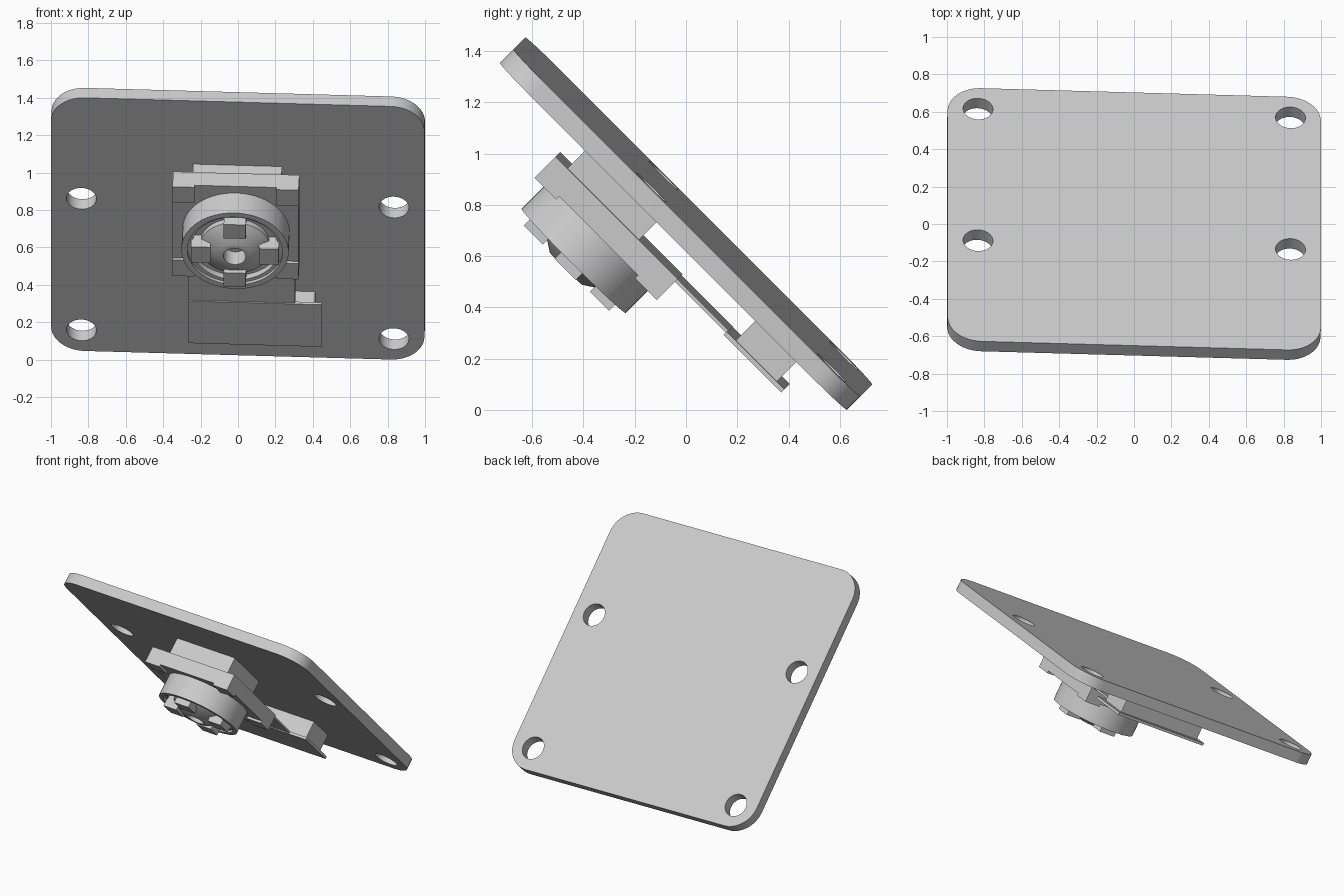
import bpy, bmesh
from math import pi, cos, sin, radians
from mathutils import Matrix, Vector

cube = bpy.data.objects.get("Cube")
if cube:
    bpy.data.objects.remove(cube, do_unlink=True)

grey = bpy.data.materials.new("mid_grey")
grey.use_nodes = True
COLOR = (0.6, 0.6, 0.6, 1)
grey.diffuse_color = COLOR
grey.node_tree.nodes["Principled BSDF"].inputs["Base Color"].default_value = COLOR

# Tilted assembly frame: u across, v up the slope, w out of the plate's underside
across = Vector((1, -0.028, -0.028)).normalized()
slope = Vector((0, -1, 1)).normalized()
under = across.cross(slope)
FRAME = Matrix.Translation((0, 0, 0.727)) @ Matrix((across, slope, under)).transposed().to_4x4()


def finish(bm, name, smooth=False):
    bmesh.ops.recalc_face_normals(bm, faces=bm.faces)
    mesh = bpy.data.meshes.new(name)
    bm.to_mesh(mesh)
    bm.free()
    obj = bpy.data.objects.new(name, mesh)
    obj.matrix_world = FRAME
    mesh.materials.append(grey)
    bpy.context.collection.objects.link(obj)
    if smooth:
        bpy.ops.object.select_all(action='DESELECT')
        obj.select_set(True)
        bpy.context.view_layer.objects.active = obj
        bpy.ops.object.shade_smooth_by_angle(angle=radians(35))
    return obj


def add_box(bm, u, v, w):
    size = [b - a for a, b in (u, v, w)]
    mid = [(a + b) / 2 for a, b in (u, v, w)]
    bmesh.ops.create_cube(bm, size=1, matrix=Matrix.Translation(mid) @ Matrix.Diagonal((*size, 1)))


def box(name, u, v, w):
    bm = bmesh.new()
    add_box(bm, u, v, w)
    return finish(bm, name)


def lathe(name, profile, v):
    """Revolve a closed (radius, w) profile about the motor axis."""
    bm = bmesh.new()
    verts = [bm.verts.new((r, v, w)) for r, w in profile]
    edges = [bm.edges.new((a, b)) for a, b in zip(verts, verts[1:] + verts[:1])]
    bmesh.ops.spin(bm, geom=verts + edges, cent=(0, v, 0), axis=(0, 0, 1), angle=2 * pi, steps=64)
    bmesh.ops.remove_doubles(bm, verts=bm.verts, dist=1e-4)
    return finish(bm, name, True)


# Rounded mounting plate
HALF_U, HALF_V, RADIUS, HALF_T = 0.999, 0.957, 0.18, 0.0375
bm = bmesh.new()
rim = []
for i, (su, sv) in enumerate(((1, 1), (-1, 1), (-1, -1), (1, -1))):
    for k in range(13):
        a = (i + k / 12) * pi / 2
        rim.append(bm.verts.new((su * (HALF_U - RADIUS) + RADIUS * cos(a),
                                 sv * (HALF_V - RADIUS) + RADIUS * sin(a), -HALF_T)))
base = bm.faces.new(rim)
top = bmesh.ops.extrude_face_region(bm, geom=[base])["geom"]
bmesh.ops.translate(bm, vec=(0, 0, 2 * HALF_T), verts=[g for g in top if isinstance(g, bmesh.types.BMVert)])
plate = finish(bm, "mounting_plate")

# Four screw holes
bm = bmesh.new()
for u in (-0.836, 0.836):
    for v in (-0.80, 0.195):
        bmesh.ops.create_cone(bm, cap_ends=True, segments=40, radius1=0.08, radius2=0.08,
                              depth=0.4, matrix=Matrix.Translation((u, v, 0)))
cutter = finish(bm, "hole_cutter")
cutter.hide_render = True
cut = plate.modifiers.new("holes", 'BOOLEAN')
cut.object = cutter
cut.solver = 'EXACT'
bpy.context.view_layer.objects.active = plate
plate.select_set(True)
bpy.ops.object.modifier_apply(modifier=cut.name)
bpy.data.objects.remove(cutter, do_unlink=True)
bpy.ops.object.shade_smooth_by_angle(angle=radians(35))

# Motor block, flange and raised flange corners
AXIS = 0.207
box("motor_block", (-0.238, 0.237), (0.085, 0.479), (0.0375, 0.163))
box("flange", (-0.34, 0.335), (-0.13, 0.544), (0.163, 0.262))
bm = bmesh.new()
for u in ((-0.34, -0.222), (0.217, 0.335)):
    for v in ((-0.13, -0.01), (0.424, 0.544)):
        add_box(bm, u, v, (0.262, 0.278))
finish(bm, "flange_corners")

# Round housing with a stepped, recessed front
lathe("round_housing", [(0, 0.262), (0.287, 0.262), (0.287, 0.413), (0.255, 0.413),
                        (0.255, 0.395), (0.235, 0.395), (0.235, 0.36), (0, 0.36)], AXIS)

# Tapered hub with a shaft hole
lathe("hub", [(0.06, 0.36), (0.19, 0.36), (0.19, 0.39), (0.09, 0.455), (0.06, 0.455)], AXIS)

# Four teeth around the hub
bm = bmesh.new()
for i in range(4):
    start = len(bm.verts)
    add_box(bm, (0.13, 0.235), (-0.059, 0.059), (0.36, 0.45))
    bm.verts.ensure_lookup_table()
    bmesh.ops.rotate(bm, verts=bm.verts[start:], cent=(0, 0, 0), matrix=Matrix.Rotation(i * pi / 2, 3, 'Z'))
bmesh.ops.translate(bm, vec=(0, AXIS, 0), verts=bm.verts)
finish(bm, "hub_teeth")

# Connector block, its cover plate and the thin strip to the motor
box("connector_block", (-0.22, 0.415), (-0.686, -0.46), (0.0375, 0.167))
box("connector_plate", (-0.258, 0.454), (-0.728, -0.41), (0.167, 0.185))
box("connecting_strip", (-0.258, 0.313), (-0.415, 0.085), (0.165, 0.178))
